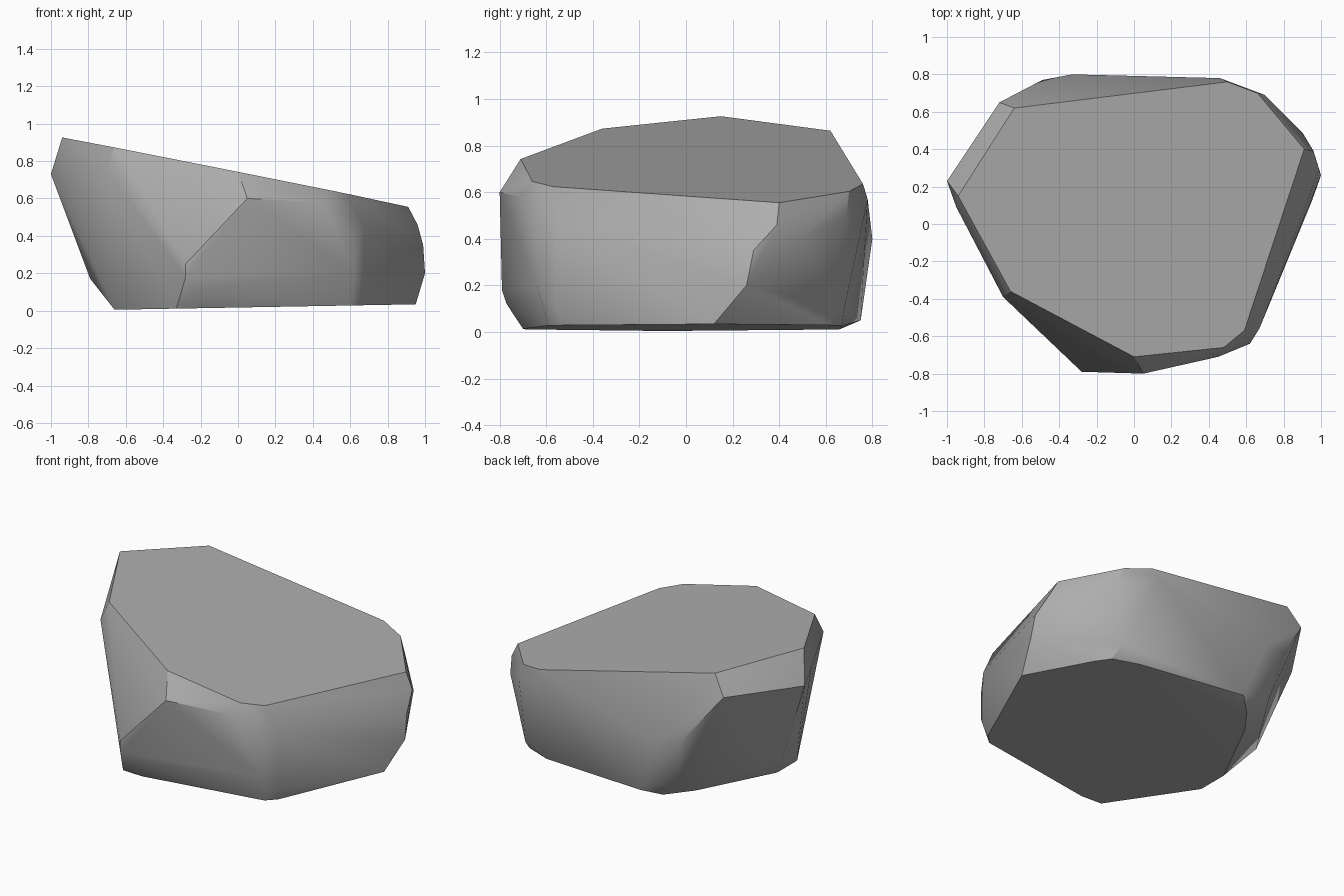
import bpy
import bmesh
import math

# Remove the default object only
default_cube = bpy.data.objects.get("Cube")
if default_cube is not None:
    bpy.data.objects.remove(default_cube, do_unlink=True)


def make_material(name, colour):
    material = bpy.data.materials.new(name)
    material.use_nodes = True
    material.diffuse_color = colour
    shader = material.node_tree.nodes["Principled BSDF"]
    shader.inputs["Base Color"].default_value = colour
    shader.inputs["Roughness"].default_value = 0.9
    return material


def slope(p, start, gradient):
    """Height of a tilted plane above the plan position p."""
    return start + gradient[0] * p[0] + gradient[1] * p[1]


def on_plane(outline, start, gradient):
    """Lift a flat outline on to a tilted plane."""
    return [(x, y, slope((x, y), start, gradient)) for x, y in outline]


def make_rock(name, rings, material):
    """Wrap chiselled corner points in a convex skin and merge flat facets."""
    bm = bmesh.new()
    for ring in rings:
        for corner in ring:
            bm.verts.new(corner)
    result = bmesh.ops.convex_hull(bm, input=bm.verts[:])
    unused = {g for g in result["geom_interior"] + result["geom_unused"]
              if isinstance(g, bmesh.types.BMVert)}
    bmesh.ops.delete(bm, geom=list(unused), context="VERTS")
    bmesh.ops.dissolve_limit(bm, angle_limit=math.radians(3),
                             verts=bm.verts[:], edges=bm.edges[:])
    bmesh.ops.recalc_face_normals(bm, faces=bm.faces[:])

    mesh = bpy.data.meshes.new(name)
    bm.to_mesh(mesh)
    bm.free()
    mesh.materials.append(material)
    rock = bpy.data.objects.new(name, mesh)
    bpy.context.collection.objects.link(rock)
    return rock


# Sloping top facet, high on the right and low on the left
crown = on_plane(
    [(-.94, .15), (-.64, .62), (.5, .76), (.66, .7), (.91, .4),
     (.59, -.57), (.48, -.66), (0, -.71), (-.66, -.36)],
    start=.739, gradient=(-.2, -.005))

# Nearly level underside
base = on_plane(
    [(-.33, -.69), (-.19, -.7), (.6, -.59), (.66, -.53), (.95, .12),
     (.74, .52), (.68, .61), (.52, .67), (-.3, .66), (-.42, .5),
     (-.66, .02), (-.66, -.18)],
    start=.017, gradient=(.018, 0))

# Chiselled corners around the sides
front = [(-.7, -.39, .76), (-.28, -.79, .25), (-.28, -.79, .18),
         (-.22, -.77, .12), (.05, -.8, .6), (.45, -.71, .58),
         (.62, -.64, .38), (.62, -.64, .2), (.58, -.63, .14)]
left_side = [(.67, -.56, .46), (.67, -.56, .1), (.96, .39, .46),
             (.99, .29, .35), (1, .26, .2), (.9, .49, .4)]
back = [(.7, .69, .5), (.66, .68, .1), (.46, .78, .57),
        (-.33, .8, .4), (-.49, .77, .43), (-.44, .69, .14),
        (-.2, .75, .05)]
right_side = [(-.72, .65, .74), (-1, .23, .73), (-.95, .09, .78),
              (-.79, .16, .17)]

stone = make_material("stone grey", (.42, .42, .42, 1))
rock = make_rock("rock", [crown, base, front, left_side, back, right_side],
                 stone)

# Soft shading across shallow angles, crisp chiselled edges
bpy.ops.object.select_all(action="DESELECT")
rock.select_set(True)
bpy.context.view_layer.objects.active = rock
bpy.ops.object.shade_smooth_by_angle(angle=math.radians(30))
